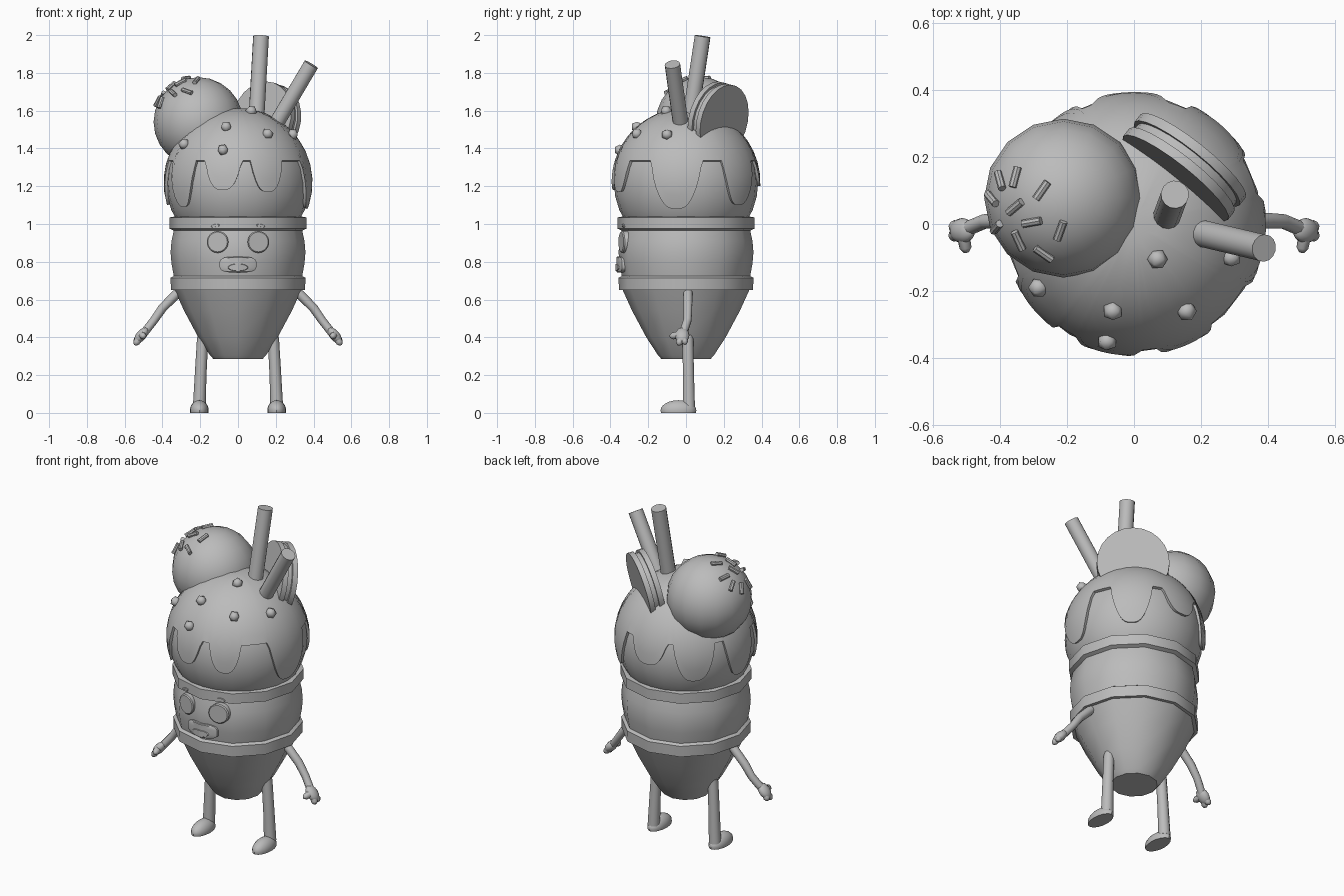
import bpy, bmesh, math
from mathutils import Vector, Matrix

if "Cube" in bpy.data.objects:
    bpy.data.objects.remove(bpy.data.objects["Cube"])

grey = bpy.data.materials.new("plain grey")
grey.diffuse_color = (0.5, 0.5, 0.5, 1)
grey.use_nodes = True
grey.node_tree.nodes["Principled BSDF"].inputs["Base Color"].default_value = grey.diffuse_color


def finish(bm, name, angle=40):
    """Turn a bmesh into a smooth-by-angle object."""
    bmesh.ops.recalc_face_normals(bm, faces=bm.faces)
    me = bpy.data.meshes.new(name)
    bm.to_mesh(me)
    bm.free()
    me.materials.append(grey)
    me.shade_smooth()
    me.set_sharp_from_angle(angle=math.radians(angle))
    ob = bpy.data.objects.new(name, me)
    bpy.context.collection.objects.link(ob)
    return ob


def bridge(bm, rings):
    """Join successive closed rings of vertices with quads."""
    for a, b in zip(rings, rings[1:]):
        n = len(a)
        for i in range(n):
            bm.faces.new((a[i], a[(i + 1) % n], b[(i + 1) % n], b[i]))


def lathe(name, profile, n):
    bm = bmesh.new()
    rings = [[bm.verts.new((r * math.cos(2 * math.pi * i / n), r * math.sin(2 * math.pi * i / n), z))
              for i in range(n)] for r, z in profile]
    bridge(bm, rings)
    bm.faces.new(rings[0])
    bm.faces.new(rings[-1])
    return finish(bm, name)


def tube(bm, path, radii, n=10):
    """Sweep a round section along a path."""
    pts = [Vector(p) for p in path]
    rings = []
    for i, p in enumerate(pts):
        t = (pts[min(i + 1, len(pts) - 1)] - pts[max(i - 1, 0)]).normalized()
        u = t.cross(Vector((0, 1, 0.01))).normalized()
        v = t.cross(u)
        rings.append([bm.verts.new(p + radii[i] * (u * math.cos(2 * math.pi * k / n) + v * math.sin(2 * math.pi * k / n)))
                      for k in range(n)])
    bridge(bm, rings)
    bm.faces.new(rings[0])
    bm.faces.new(rings[-1])


def ball(bm, centre, size, u=16, v=12, rot=Matrix()):
    m = Matrix.Translation(centre) @ rot @ Matrix.Diagonal((*size, 1))
    return bmesh.ops.create_uvsphere(bm, u_segments=u, v_segments=v, radius=1, matrix=m)["verts"]


def disc(bm, centre, axis, radius, depth, n):
    m = Matrix.Translation(centre) @ Vector(axis).to_track_quat("Z", "Y").to_matrix().to_4x4()
    bmesh.ops.create_cone(bm, cap_ends=True, segments=n, radius1=radius, radius2=radius, depth=depth, matrix=m)


# Cone cup with two raised bands
lathe("cone_cup", [(.13, .285), (.148, .305), (.21, .40), (.285, .54), (.335, .65), (.355, .65), (.357, .715),
                   (.34, .725), (.352, .79), (.357, .85), (.352, .91), (.34, .965), (.362, .975), (.362, 1.035),
                   (.33, 1.04)], 12)

# Large scoop and small scoop
SC = Vector((0, 0, 1.22))
bm = bmesh.new()
ball(bm, SC, (.382,) * 3, 24, 16)
finish(bm, "large_scoop")
TC = Vector((-.21, .077, 1.54))
bm = bmesh.new()
ball(bm, TC, (.237,) * 3, 16, 12)
finish(bm, "small_scoop")

# Dripping sauce: azimuth in degrees, half width, lowest height
drips = [(-141, 15, 1.09), (-102, 15, 1.18), (-66, 14, 1.17), (-8, 21, 1.08),
         (48, 18, 1.10), (92, 17, 1.20), (132, 18, 1.12), (176, 18, 1.10)]


def sauce_edge(az):
    z = 1.335
    for c, w, low in drips:
        t = abs((az - c + 180) % 360 - 180) / w
        if t < 1:
            z = min(z, 1.335 - (1.335 - low) * (1 - t ** 3))
    return z


bm = bmesh.new()
N, ROWS, R = 180, 10, .394
rings = [[] for _ in range(ROWS + 1)]
for i in range(N):
    az = 360 * i / N
    end = math.acos((sauce_edge(az) - SC.z) / R)
    a = math.radians(az)
    for k in range(1, ROWS + 2):
        th = end * min(k, ROWS) / ROWS
        r = R if k <= ROWS else .368
        rings[k - 1].append(bm.verts.new(SC + r * Vector((math.sin(th) * math.cos(a), math.sin(th) * math.sin(a), math.cos(th)))))
bridge(bm, rings)
bm.faces.new(rings[0])
finish(bm, "dripping_sauce", 50)

# Chocolate chips on the large scoop
bm = bmesh.new()
for x, y in [(.07, -.105), (-.285, -.19), (-.063, -.26), (.157, -.26), (-.08, -.35), (.29, -.10)]:
    z = SC.z + math.sqrt(.398 ** 2 - x * x - y * y)
    m = Matrix.Translation((x, y, z)) @ Matrix.Rotation(x * 9, 4, "Y")
    bmesh.ops.create_icosphere(bm, subdivisions=1, radius=.031, matrix=m)
finish(bm, "chips", 60)

# Sprinkles on the small scoop: x, y, heading
bm = bmesh.new()
for x, y, deg in [(-.40, .13, -75), (-.355, .14, 75), (-.275, .10, 55), (-.425, .075, -50), (-.355, .05, 40),
                  (-.305, .005, 10), (-.41, -.01, 50), (-.345, -.05, -65), (-.22, -.02, 70), (-.27, -.09, -35)]:
    dx, dy = x - TC.x, y - TC.y
    nrm = Vector((dx, dy, math.sqrt(max(.241 ** 2 - dx * dx - dy * dy, 0)))).normalized()
    head = Vector((math.cos(math.radians(deg)), math.sin(math.radians(deg)), 0))
    head.z = -(head.x * nrm.x + head.y * nrm.y) / max(nrm.z, .3)
    disc(bm, TC + nrm * .241, head, .012, .062, 8)
finish(bm, "sprinkles")

# Wafer straws
for name, a, b, r in [("tall_straw", (.093, .01, 1.48), (.122, .088, 1.994), .042),
                      ("leaning_straw", (.16, -.018, 1.46), (.388, -.072, 1.845), .041)]:
    a, b = Vector(a), Vector(b)
    bm = bmesh.new()
    disc(bm, (a + b) / 2, b - a, r, (b - a).length, 14)
    finish(bm, name)

# Sandwich biscuit leaning outward
lean = math.radians(12)
axis = Vector((.62 * math.cos(lean), .78 * math.cos(lean), -math.sin(lean)))
mid = Vector((.15, .17, 1.55))
for name, off, r, d in [("biscuit_inner", -.028, .2, .03), ("biscuit_filling", 0, .187, .03), ("biscuit_outer", .028, .2, .03)]:
    bm = bmesh.new()
    disc(bm, mid + axis * off, axis, r, d, 24)
    finish(bm, name)


# Face plates that follow the twelve-sided cup
def plate(name, outline, out):
    bm = bmesh.new()
    cx = sum(p[0] for p in outline) / len(outline)
    cz = sum(p[1] for p in outline) / len(outline)
    rings = []
    for s, d in [(1, -.03), (1, out * .7), (.9, out), (.5, out), (.02, out)]:
        ring = []
        for x, z in outline:
            x, z = cx + (x - cx) * s, cz + (z - cz) * s
            ring.append(bm.verts.new((x, -.355 + .268 * abs(x) - d, z)))
        rings.append(ring)
    bridge(bm, rings)
    bm.faces.new(rings[0])
    bm.faces.new(rings[-1])
    finish(bm, name, 35)


def oval(cx, cz, rx, rz, power=1.0, n=28):
    pts = []
    for i in range(n):
        c, s = math.cos(2 * math.pi * i / n), math.sin(2 * math.pi * i / n)
        pts.append((cx + rx * math.copysign(abs(c) ** power, c), cz + rz * math.copysign(abs(s) ** power, s)))
    return pts


for side, tag in [(-1, "left"), (1, "right")]:
    plate(tag + "_eye", oval(side * .108, .905, .057, .058), .018)
    # Short arched eyebrow
    arc = [math.radians(70 + 9 * i) for i in range(8)]
    brow = [(side * (.128 - r * math.cos(t) * 1.0 - .02), .955 + r * math.sin(t))
            for r, seq in [(.045, arc), (.031, arc[::-1])] for t in seq]
    plate(tag + "_eyebrow", [(x + side * .005, z) for x, z in brow], .012)
plate("mouth", oval(0, .785, .098, .042, .6), .014)
plate("tongue", oval(0, .77, .055, .02), .018)

# Arms, legs, hands and feet, mirrored
for side, tag in [(-1, "left"), (1, "right")]:
    bm = bmesh.new()
    tube(bm, [(side * x, y, z) for x, y, z in [(.29, .01, .66), (.33, .01, .625), (.40, .01, .555), (.445, .008, .49), (.50, -.015, .42)]],
         [.024, .025, .024, .022, .022])
    finish(bm, tag + "_arm")

    bm = bmesh.new()
    ball(bm, (side * .512, -.02, .41), (.027, .038, .05), 12, 8, Matrix.Rotation(-side * .7, 4, "Y"))
    for tip in [(.50, -.085, .405), (.545, -.04, .36), (.545, -.002, .365)]:  # thumb and fingers
        start = Vector((side * .512, -.02, .415))
        end = Vector((side * tip[0], tip[1], tip[2]))
        tube(bm, [start, start.lerp(end, .8), end], [.02, .018, .008], 8)
    finish(bm, tag + "_hand", 60)

    bm = bmesh.new()
    tube(bm, [(side * .175, .01, .48), (side * .188, .01, .38), (side * .198, .013, .2), (side * .205, .015, .03)],
         [.03, .03, .031, .034])
    finish(bm, tag + "_leg")

    bm = bmesh.new()
    for v in ball(bm, (side * .205, -.04, .012), (.05, .095, .055), 16, 12):
        v.co.z = max(v.co.z, 0)
    finish(bm, tag + "_foot")
